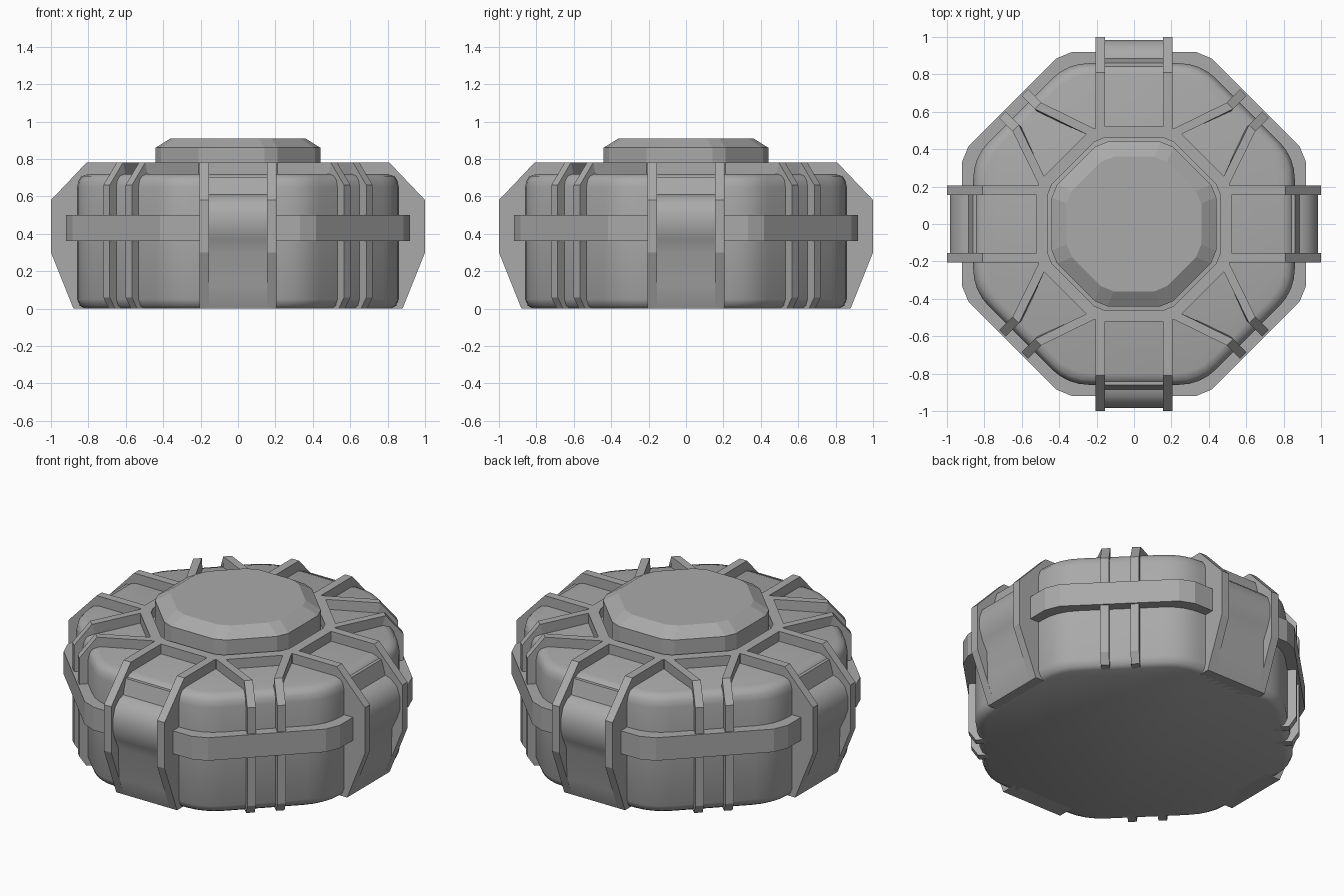
import bpy
import bmesh
from math import cos, sin, tan, pi
from mathutils import Vector

cube = bpy.data.objects.get("Cube")
if cube:
    bpy.data.objects.remove(cube, do_unlink=True)

grey = bpy.data.materials.new("plain grey")
grey.use_nodes = True
colour = (0.4, 0.4, 0.4, 1)
grey.diffuse_color = colour
grey.node_tree.nodes["Principled BSDF"].inputs["Base Color"].default_value = colour


def finish(name, bm, angle=None):
    """Turn a bmesh into a named, coloured object."""
    bmesh.ops.recalc_face_normals(bm, faces=bm.faces)
    mesh = bpy.data.meshes.new(name)
    bm.to_mesh(mesh)
    bm.free()
    mesh.materials.append(grey)
    obj = bpy.data.objects.new(name, mesh)
    bpy.context.collection.objects.link(obj)
    if angle:
        bpy.ops.object.select_all(action="DESELECT")
        obj.select_set(True)
        bpy.context.view_layer.objects.active = obj
        bpy.ops.object.shade_smooth_by_angle(angle=angle)
    return obj


def octagon(apothem, z, cut, steps):
    """Octagon outline with corners rounded in the given number of steps."""
    points = []
    half = apothem * tan(pi / 8)
    for k in range(8):
        a = k * pi / 4
        b = a + pi / 4
        corner = Vector((apothem * cos(a) - half * sin(a),
                         apothem * sin(a) + half * cos(a), z))
        start = corner + cut * Vector((sin(a), -cos(a), 0))
        end = corner + cut * Vector((-sin(b), cos(b), 0))
        for i in range(steps + 1):
            t = i / steps
            points.append(start.lerp(corner, t).lerp(corner.lerp(end, t), t))
    return points


def loft(name, levels, cut, steps, closed=False, angle=None):
    """Stack octagon outlines; closed makes a hollow ring, else ends are capped."""
    bm = bmesh.new()
    loops = [[bm.verts.new(p) for p in octagon(r, z, cut, steps)] for r, z in levels]
    pairs = list(zip(loops, loops[1:]))
    if closed:
        pairs.append((loops[-1], loops[0]))
    else:
        bm.faces.new(loops[0])
        bm.faces.new(loops[-1])
    n = len(loops[0])
    for lower, upper in pairs:
        for i in range(n):
            j = (i + 1) % n
            bm.faces.new((lower[i], lower[j], upper[j], upper[i]))
    return finish(name, bm, angle)


def strip(name, path, width, turn, side=1, angle=None):
    """Bar along a path of (outer r, outer z, inner r, inner z, sideways offset)."""
    bm = bmesh.new()

    def vert(r, s, z):
        return bm.verts.new((r * cos(turn) - s * sin(turn), r * sin(turn) + s * cos(turn), z))

    sections = []
    for ro, zo, ri, zi, offset in path:
        a, b = side * offset - width / 2, side * offset + width / 2
        sections.append((vert(ro, a, zo), vert(ro, b, zo), vert(ri, b, zi), vert(ri, a, zi)))
    for first, second in zip(sections, sections[1:]):
        for i in range(4):
            j = (i + 1) % 4
            bm.faces.new((first[i], first[j], second[j], second[i]))
    bm.faces.new(sections[0])
    bm.faces.new(sections[-1])
    return finish(name, bm, angle)


# Rounded octagonal body
loft("body", [(0.82, 0), (0.845, 0.015), (0.86, 0.05), (0.86, 0.65),
              (0.852, 0.685), (0.835, 0.708), (0.80, 0.72)], 0.12, 4, angle=0.7)

# Belt around the middle
loft("belt", [(0.83, 0.36), (0.92, 0.36), (0.92, 0.50), (0.83, 0.50)], 0.05, 1, closed=True)

# Ring that joins the ribs, and the lid inside it
loft("top_ring", [(0.46, 0.68), (0.52, 0.68), (0.52, 0.78), (0.46, 0.78)], 0.03, 1, closed=True)
loft("lid", [(0.44, 0.70), (0.44, 0.86), (0.36, 0.91)], 0.04, 1)

# Tall ribs and bulging panels on the four main sides
S = 0.18
tall_rib = [(0.48, 0.78, 0.48, 0.68, S), (0.81, 0.78, 0.77, 0.68, S), (1.0, 0.58, 0.80, 0.55, S),
            (1.0, 0.30, 0.80, 0.30, S), (0.88, 0, 0.78, 0, S)]
panel_edge = [(0.86, 0.70), (0.885, 0.61), (0.92, 0.60), (0.965, 0.56), (0.985, 0.50), (0.985, 0.43),
              (0.965, 0.37), (0.93, 0.30), (0.927, 0.12), (0.88, 0)]
panel = [(r, z, 0.78, z, 0) for r, z in panel_edge]

# Slim ribs on the diagonals, splaying toward the ring corners
T = 0.084
slim_rib = [(0.50, 0.78, 0.50, 0.68, 0.19), (0.81, 0.78, 0.78, 0.68, T), (0.91, 0.66, 0.82, 0.62, T),
            (0.91, 0.06, 0.82, 0.06, T), (0.87, 0, 0.78, 0, T)]

names = ("left", "back", "right", "front")
corners = ("back_left", "back_right", "front_right", "front_left")
for k in range(4):
    turn = k * pi / 2
    strip(names[k] + "_panel", panel, 0.32, turn, angle=0.8)
    for side, label in ((-1, "a"), (1, "b")):
        strip(f"{names[k]}_rib_{label}", tall_rib, 0.05, turn, side)
        strip(f"{corners[k]}_rib_{label}", slim_rib, 0.048, turn + pi / 4, side)
